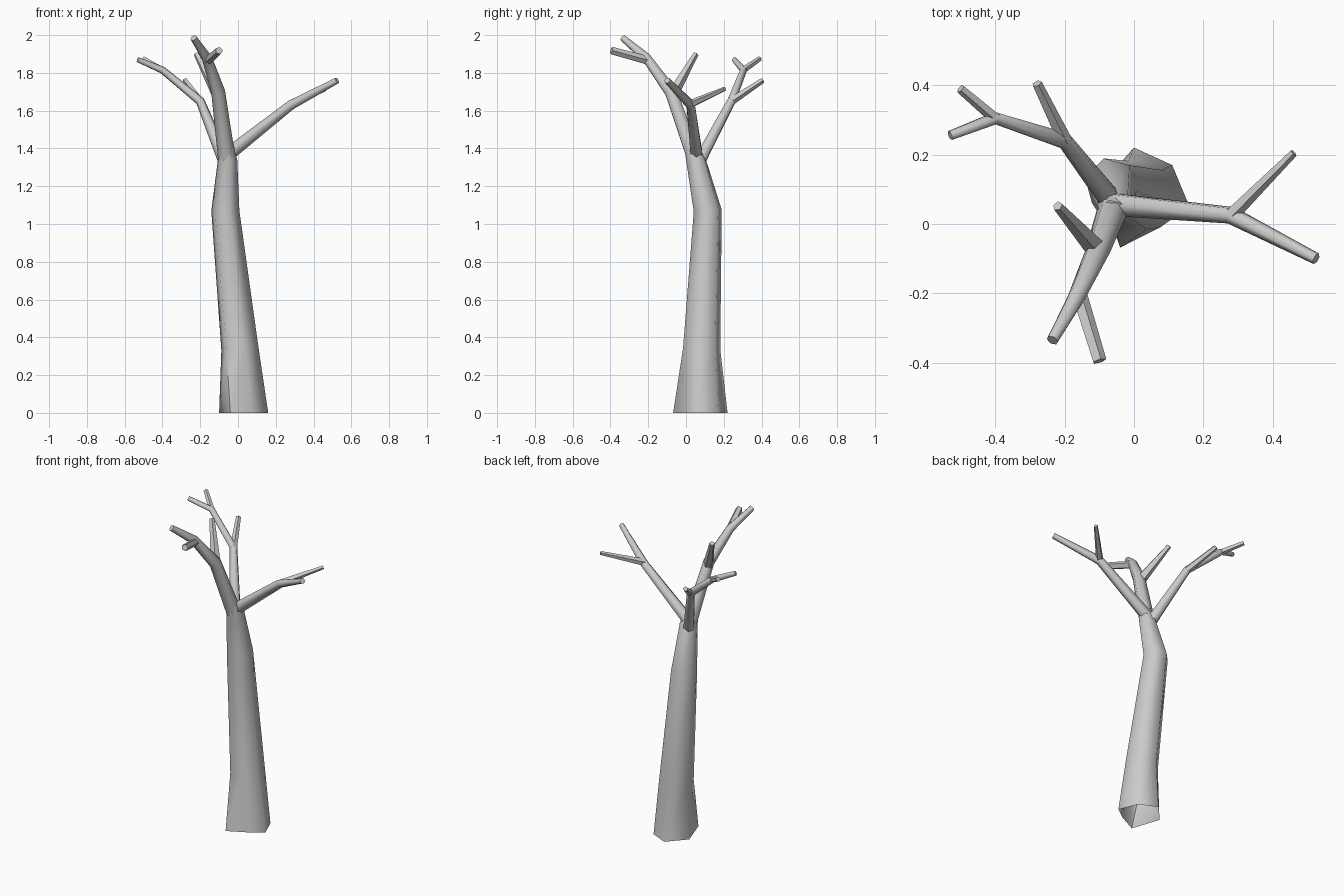
import bpy, bmesh, math
from mathutils import Vector

if "Cube" in bpy.data.objects:
    bpy.data.objects.remove(bpy.data.objects["Cube"])


def tube(name, path, radii, sides=6, phase=0.0, base=None, cap_end=True):
    """Smooth tube along a path; base optionally replaces the first ring."""
    pts = [Vector(p) for p in path]
    bm = bmesh.new()
    rings = []
    for i, p in enumerate(pts):
        # ring is perpendicular to the averaged direction
        t = Vector()
        if i > 0:
            t += (p - pts[i - 1]).normalized()
        if i < len(pts) - 1:
            t += (pts[i + 1] - p).normalized()
        q = Vector((0, 0, 1)).rotation_difference(t.normalized())
        ring = []
        for k in range(sides):
            a = math.radians(phase) + math.tau * k / sides
            v = p + q @ Vector((math.cos(a), math.sin(a), 0)) * radii[i]
            if i == 0 and base:
                v = Vector((*base[k], 0))
            ring.append(bm.verts.new(v))
        rings.append(ring)
    for r0, r1 in zip(rings, rings[1:]):
        for k in range(sides):
            n = (k + 1) % sides
            bm.faces.new((r0[k], r0[n], r1[n], r1[k]))
    if cap_end:
        bm.faces.new(rings[-1])
    me = bpy.data.meshes.new(name)
    bm.to_mesh(me)
    bm.free()
    ob = bpy.data.objects.new(name, me)
    bpy.context.collection.objects.link(ob)
    me.shade_smooth()
    bpy.context.view_layer.objects.active = ob
    ob.select_set(True)
    bpy.ops.object.shade_smooth_by_angle(angle=math.radians(70))
    ob.select_set(False)


# Trunk with an irregular flared foot, open underneath
foot = [(0.11, 0.17), (0.0, 0.22), (-0.10, 0.11),
        (-0.04, -0.068), (0.075, -0.01), (0.16, 0.05)]
tube("trunk",
     [(0.03, 0.08, 0), (0.01, 0.083, 0.34), (-0.067, 0.115, 1.07),
      (-0.055, 0.052, 1.34), (-0.062, 0.03, 1.41)],
     [0.14, 0.102, 0.077, 0.053, 0.042], phase=45, base=foot)

# Main limbs, each running on into its larger end twig
limbs = {
    "right_limb": ([(-0.05, 0.055, 1.37), (0.28, 0.025, 1.63), (0.525, -0.10, 1.76)],
                   [0.036, 0.026, 0.017]),
    "back_limb": ([(-0.065, 0.065, 1.32), (-0.20, 0.24, 1.65),
                   (-0.40, 0.305, 1.815), (-0.53, 0.255, 1.87)],
                  [0.036, 0.024, 0.019, 0.014]),
    "front_limb": ([(-0.06, 0.045, 1.35), (-0.105, -0.08, 1.70),
                    (-0.165, -0.21, 1.88), (-0.235, -0.335, 1.985)],
                   [0.046, 0.037, 0.027, 0.018]),
}
for name, (path, radii) in limbs.items():
    tube(name, path, radii, sides=6)

# Side twigs: start, end, start radius, end radius
twigs = {
    "right_twig": ((0.28, 0.025, 1.635), (0.46, 0.205, 1.715), 0.022, 0.012),
    "back_twig_low": ((-0.20, 0.24, 1.65), (-0.28, 0.405, 1.76), 0.022, 0.015),
    "back_twig_high": ((-0.40, 0.305, 1.815), (-0.50, 0.39, 1.875), 0.018, 0.014),
    "front_twig_low": ((-0.11, -0.07, 1.69), (-0.22, 0.052, 1.90), 0.032, 0.015),
    "front_twig_high": ((-0.16, -0.20, 1.865), (-0.10, -0.395, 1.918), 0.024, 0.021),
}
for name, (a, b, r0, r1) in twigs.items():
    tube(name, [a, b], [r0, r1], sides=5, phase=18)
